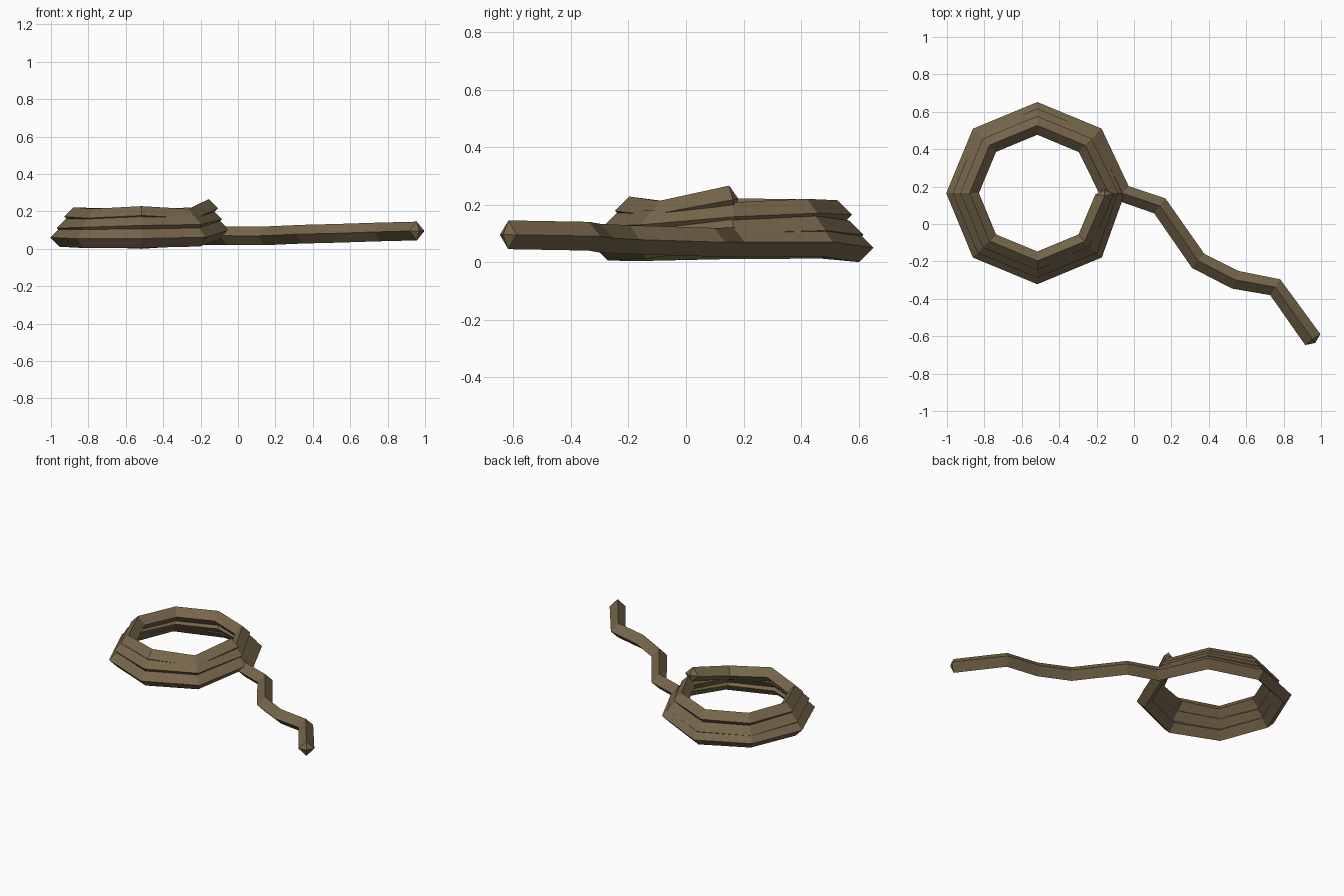
import bpy, bmesh, math
from mathutils import Vector

if "Cube" in bpy.data.objects:
    bpy.data.objects.remove(bpy.data.objects["Cube"])

ROPE_R = 0.05
CX, CY = -0.517, 0.165

mat = bpy.data.materials.new("rope brown")
mat.diffuse_color = (0.185, 0.135, 0.071, 1)
mat.use_nodes = True
mat.node_tree.nodes["Principled BSDF"].inputs["Base Color"].default_value = mat.diffuse_color

# Loose tail, from its free end towards the coil
path = [Vector(p) for p in [
    (0.956, -0.618, 0.095), (0.755, -0.338, 0.09), (0.54, -0.298, 0.083),
    (0.343, -0.197, 0.078), (0.138, 0.097, 0.069)]]

# Coil: three octagonal turns, climbing and tightening slightly
turn_radius = [0.437, 0.402, 0.362]
heights = [
    [0.07, 0.07, 0.05, 0.062, 0.061, 0.054, 0.055, 0.062],
    [0.10, 0.11, 0.095, 0.10, 0.11, 0.115, 0.125, 0.13],
    [0.158, 0.17, 0.165, 0.168, 0.172, 0.164, 0.178, 0.163]]
for t in range(3):
    for k in range(8):
        a = math.radians(45 * k)
        r = turn_radius[t]
        if k == 0 and t > 0:
            r = (turn_radius[t] + turn_radius[t - 1]) / 2
        if k == 0 and t == 0:
            r = 0.455
        path.append(Vector((CX + r * math.cos(a), CY + r * math.sin(a), heights[t][k])))
path.append(Vector((CX + 0.36, CY - 0.005, 0.217)))  # raised inner end

# Sweep a diamond section along the path
bm = bmesh.new()
rings = []
n = len(path)
tangents = []
for i, p in enumerate(path):
    d = Vector((0, 0, 0))
    if i > 0:
        d += (p - path[i - 1]).normalized()
    if i < n - 1:
        d += (path[i + 1] - p).normalized()
    d.normalize()
    if i == n - 1:
        d = Vector((-0.05, 0.97, 0.2)).normalized()
    tangents.append(d)
    side = d.cross(Vector((0, 0, 1))).normalized()
    up = side.cross(d).normalized()
    rings.append([bm.verts.new(p + o * ROPE_R) for o in (side, up, -side, -up)])
for a, b in zip(rings, rings[1:]):
    for k in range(4):
        bm.faces.new((a[k], a[(k + 1) % 4], b[(k + 1) % 4], b[k]))

# Blunt pointed ends
for ring, p, d in ((rings[0], path[0], -tangents[0]), (rings[-1], path[-1], tangents[-1])):
    tip = bm.verts.new(p + d * 0.022)
    for k in range(4):
        bm.faces.new((ring[k], ring[(k + 1) % 4], tip))
bmesh.ops.recalc_face_normals(bm, faces=bm.faces[:])

mesh = bpy.data.meshes.new("coiled_rope")
bm.to_mesh(mesh)
bm.free()
mesh.materials.append(mat)
rope = bpy.data.objects.new("coiled_rope", mesh)
bpy.context.collection.objects.link(rope)
